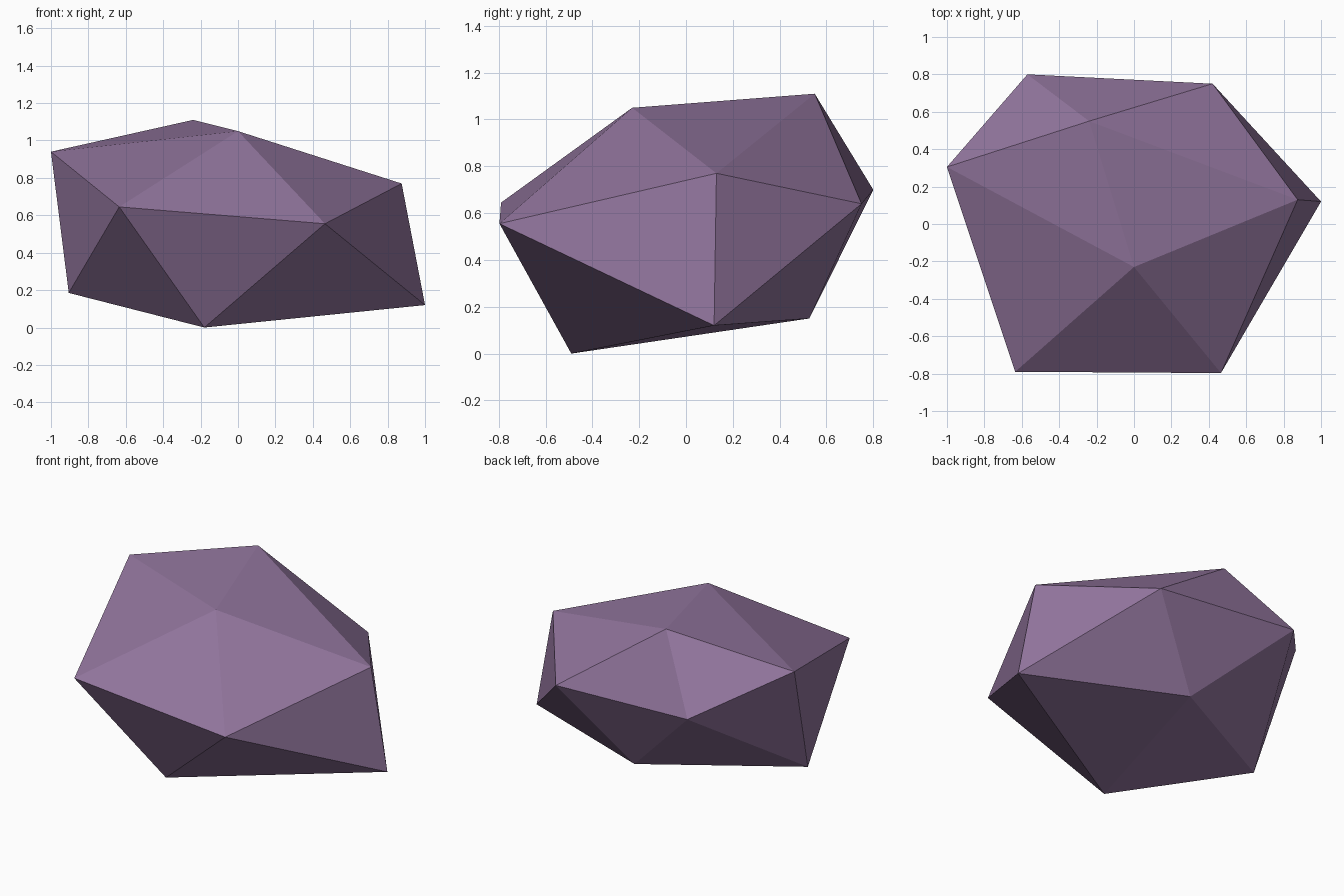
import bpy
import bmesh

# Remove the default cube
cube = bpy.data.objects.get("Cube")
if cube:
    bpy.data.objects.remove(cube, do_unlink=True)

# Single stone colour
stone = bpy.data.materials.new("dusty_purple_stone")
stone.use_nodes = True
colour = (0.28, 0.174, 0.33, 1.0)
stone.diffuse_color = colour
bsdf = stone.node_tree.nodes["Principled BSDF"]
bsdf.inputs["Base Color"].default_value = colour
bsdf.inputs["Roughness"].default_value = 0.9

# Rock corners: a lopsided twelve-cornered boulder
corners = {
    "crown": (0.0, -0.23, 1.05),
    "peak": (-0.24, 0.55, 1.11),
    "right_top": (-1.0, 0.305, 0.94),
    "left_top": (0.875, 0.13, 0.77),
    "front_right": (-0.635, -0.79, 0.645),
    "front_left": (0.465, -0.797, 0.555),
    "back_right": (-0.57, 0.8, 0.70),
    "back_left": (0.42, 0.75, 0.64),
    "right_base": (-0.905, 0.03, 0.185),
    "front_base": (-0.18, -0.49, 0.0),
    "left_base": (1.0, 0.12, 0.12),
    "back_base": (0.005, 0.527, 0.15),
}

# Rings around the upper and lower poles, matched in order
upper = ["front_right", "front_left", "left_top", "peak", "right_top"]
lower = ["front_base", "left_base", "back_left", "back_right", "right_base"]

bm = bmesh.new()
v = {name: bm.verts.new(co) for name, co in corners.items()}
for i in range(5):
    j = (i + 1) % 5
    for tri in (
        ("crown", upper[i], upper[j]),        # top cap
        (upper[i], lower[i], upper[j]),       # side, pointing down
        (upper[j], lower[i], lower[j]),       # side, pointing up
        ("back_base", lower[j], lower[i]),    # underside cap
    ):
        bm.faces.new([v[name] for name in tri])
bmesh.ops.recalc_face_normals(bm, faces=bm.faces)

mesh = bpy.data.meshes.new("rock")
bm.to_mesh(mesh)
bm.free()
mesh.materials.append(stone)
rock = bpy.data.objects.new("rock", mesh)
bpy.context.collection.objects.link(rock)
